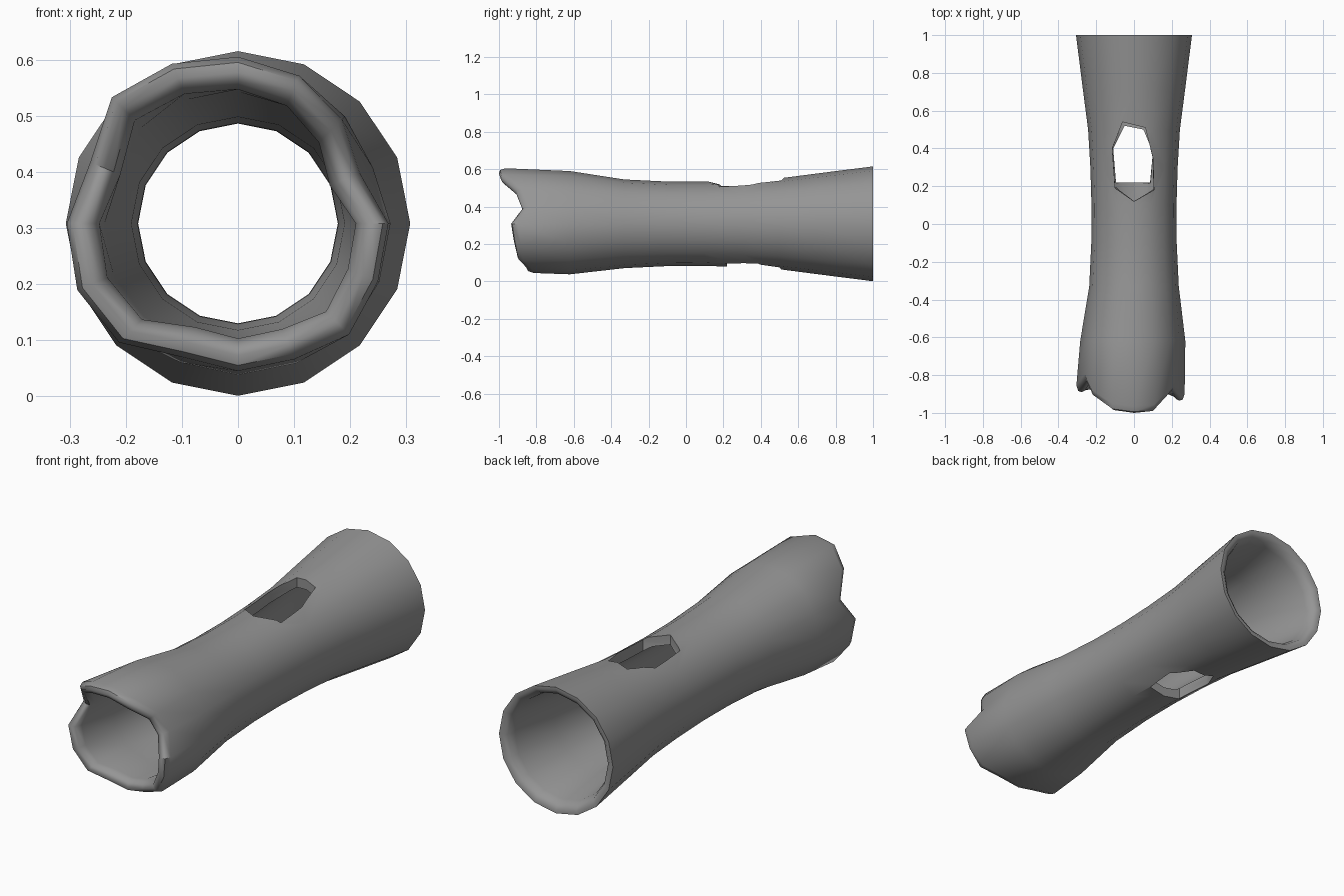
import bpy, bmesh, math
from mathutils import Vector

cube = bpy.data.objects.get("Cube")
if cube:
    bpy.data.objects.remove(cube)

SIDES, AXIS_Z, WALL = 16, 0.308, 0.047

grey = bpy.data.materials.new("bark_grey")
grey.use_nodes = True
colour = (0.3, 0.3, 0.3, 1)
grey.diffuse_color = colour
grey.node_tree.nodes["Principled BSDF"].inputs["Base Color"].default_value = colour


def make_object(name, bm):
    bmesh.ops.recalc_face_normals(bm, faces=bm.faces)
    mesh = bpy.data.meshes.new(name)
    bm.to_mesh(mesh)
    bm.free()
    mesh.materials.append(grey)
    obj = bpy.data.objects.new(name, mesh)
    bpy.context.collection.objects.link(obj)
    return obj


def bridge(bm, a, b):
    for i in range(len(a)):
        j = (i + 1) % len(a)
        bm.faces.new((a[i], a[j], b[j], b[i]))


# Broken front edge: radius and y for each side, clockwise from the top
rim = [(.297, -1), (.285, -.99), (.262, -.91), (.235, -.875),
       (.268, -.935), (.27, -.92), (.28, -.9), (.262, -.86),
       (.263, -.85), (.258, -.86), (.3, -.87), (.31, -.88),
       (.305, -.89), (.285, -.83), (.318, -.91), (.308, -.985)]
# Waisted body: y and radius
body = [(-.62, .276), (-.33, .237), (-.1, .226), (.1, .225),
        (.3, .231), (.5, .243), (.7, .269)]

bm = bmesh.new()


def ring(place):
    verts = []
    for i in range(SIDES):
        a = 2 * math.pi * i / SIDES
        r, y = place(i)
        verts.append(bm.verts.new((r * math.sin(a), y, AXIS_Z + r * math.cos(a))))
    return verts


def lip(inset, back):
    return ring(lambda i: (rim[i][0] - inset, rim[i][1] + back))


def shell(y, r):
    # The uneven rim shape fades out toward the waist
    fade = 0.35 if y < -.5 else 0
    return ring(lambda i: (r + fade * (rim[i][0] - .28), y))


# Outer skin, back lip, inner skin, rounded front lip
rings = [lip(0, .035)] + [shell(y, r) for y, r in body]
rings += [shell(1, .307), shell(1, .29), shell(.985, .27), shell(.95, .256)]
rings += [shell(y, r - WALL) for y, r in reversed(body)]
rings += [lip(.058, .04), lip(.045, .008), lip(.028, 0), lip(.01, .006)]
for k, loop in enumerate(rings):
    bridge(bm, loop, rings[(k + 1) % len(rings)])
log = make_object("hollow_log", bm)

# Ragged knot hole, passing through the top and the bottom
top = [(0, .12), (.105, .18), (.1, .35), (.06, .51), (-.06, .54), (-.115, .4), (-.1, .19)]
bottom = [(0, .22), (.085, .22), (.1, .38), (.05, .5), (-.05, .52), (-.11, .4), (-.095, .22)]
bm = bmesh.new()
upper = [bm.verts.new((x, y, .7)) for x, y in top]
middle = [bm.verts.new((x, y, .49)) for x, y in top]
lower = [bm.verts.new((x, y, .13)) for x, y in bottom]
base = [bm.verts.new((x, y, -.1)) for x, y in bottom]
for a, b in ((upper, middle), (middle, lower), (lower, base)):
    bridge(bm, a, b)
bm.faces.new(upper)
bm.faces.new(base)
cutter = make_object("knot_hole_cutter", bm)
cutter.hide_render = True
cutter.hide_set(True)

cut = log.modifiers.new("knot_hole", "BOOLEAN")
cut.object = cutter
cut.operation = "DIFFERENCE"
cut.solver = "EXACT"
bpy.context.view_layer.objects.active = log
log.select_set(True)
bpy.ops.object.modifier_apply(modifier=cut.name)
bpy.data.objects.remove(cutter)
bpy.ops.object.shade_smooth_by_angle(angle=math.radians(50))
